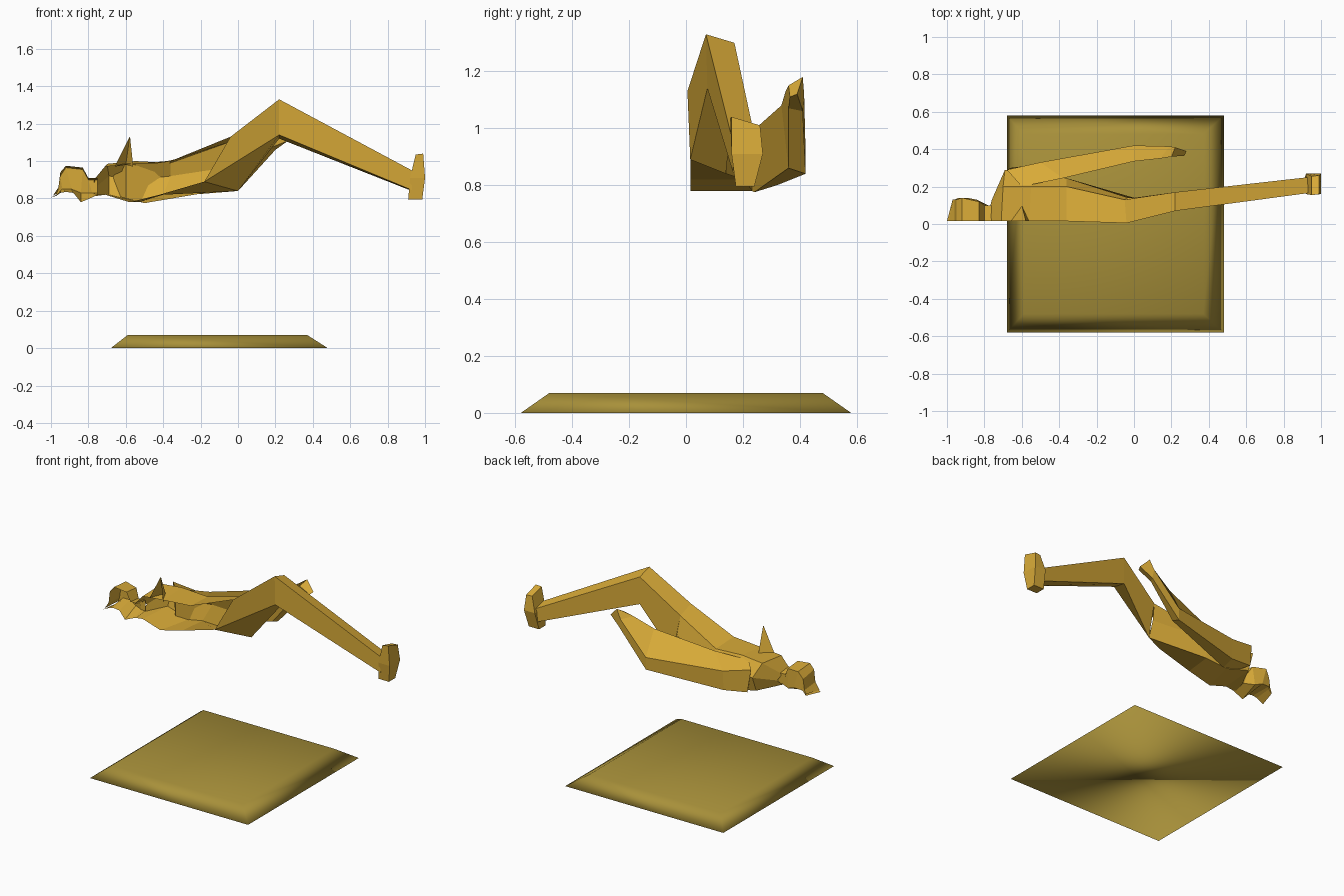
import bpy
import bmesh
from mathutils import Vector

cube = bpy.data.objects.get("Cube")
if cube:
    bpy.data.objects.remove(cube, do_unlink=True)


def make_material(name, colour):
    mat = bpy.data.materials.new(name)
    mat.use_nodes = True
    mat.diffuse_color = (*colour, 1)
    for node in mat.node_tree.nodes:
        if node.type == "BSDF_PRINCIPLED":
            node.inputs["Base Color"].default_value = (*colour, 1)
    return mat


gold = make_material("gold", (0.70, 0.41, 0.04))
olive = make_material("olive gold", (0.39, 0.28, 0.042))


def loft(name, rings, material=gold, closed=True, caps=True, smooth=False):
    """Skin a row of matching cross-sections; open sections leave a half shell."""
    bm = bmesh.new()
    loops = [[bm.verts.new(point) for point in ring] for ring in rings]
    count = len(rings[0])
    for a, b in zip(loops, loops[1:]):
        for i in range(count if closed else count - 1):
            j = (i + 1) % count
            bm.faces.new((a[i], a[j], b[j], b[i]))
    if caps:
        bm.faces.new(loops[0])
        bm.faces.new(loops[-1])
    bmesh.ops.recalc_face_normals(bm, faces=bm.faces[:])

    # Make the skin face outwards, also where a shell is open on the midline
    if not closed:
        centre = sum((v.co for v in bm.verts), Vector()) / len(bm.verts)
        centre.y = MIDLINE
        outward = sum(f.normal.dot(f.calc_center_median() - centre) * f.calc_area()
                      for f in bm.faces)
        if outward < 0:
            bmesh.ops.reverse_faces(bm, faces=bm.faces[:])

    for face in bm.faces:
        face.smooth = smooth
    mesh = bpy.data.meshes.new(name)
    bm.to_mesh(mesh)
    bm.free()
    mesh.materials.append(material)
    obj = bpy.data.objects.new(name, mesh)
    bpy.context.collection.objects.link(obj)
    return obj


def rectangle(x0, x1, y0, y1, z):
    return [(x0, y0, z), (x0, y1, z), (x1, y1, z), (x1, y0, z)]


MIDLINE = 0.015
M = MIDLINE

# Bevelled ground slab, smoothly shaded over its edges
loft("base_plate", [rectangle(-.68, .48, -.58, .58, 0),
                    rectangle(-.59, .37, -.48, .48, .07)],
     material=olive, smooth=True)

# Half head, from hair tip over the crown to the chin and neck
loft("head", [
    [(-.99, M, .815), (-.97, .13, .825), (-.97, .13, .815), (-1, M, .805)],
    [(-.96, M, .86), (-.96, .13, .85), (-.95, .13, .84), (-.95, M, .83)],
    [(-.95, M, .94), (-.95, .13, .92), (-.94, .14, .85), (-.92, M, .835)],
    [(-.92, M, .975), (-.92, .14, .965), (-.89, .14, .85), (-.88, M, .83)],
    [(-.83, M, .965), (-.83, .12, .955), (-.84, .13, .83), (-.84, M, .78)],
    [(-.80, M, .91), (-.80, .10, .90), (-.78, .10, .83), (-.77, M, .81)],
    [(-.75, M, .91), (-.75, .10, .90), (-.75, .10, .83), (-.75, M, .82)],
], closed=False, caps=False)

# Half torso, from the neck to the hip, open on the midline
hip_top, hip_side = (-.04, .005, 1.13), (-.05, .13, 1.10)
buttock, groin = (0, .14, .84), (-.18, M, .89)
loft("torso", [
    [(-.77, M, .90), (-.77, .09, .89), (-.76, .13, .86), (-.77, .09, .82), (-.78, M, .81)],
    [(-.71, M, .97), (-.70, .20, .985), (-.69, .29, .92), (-.69, .25, .82), (-.71, M, .82)],
    [(-.56, M, .985), (-.55, .20, 1.0), (-.53, .25, .90), (-.53, .235, .78), (-.58, M, .78)],
    [(-.36, M, 1.0), (-.36, .20, .99), (-.36, .245, .92), (-.40, .20, .82), (-.42, M, .82)],
    [hip_top, hip_side, (-.03, .14, .97), buttock, groin],
], closed=False, caps=False)

# Pointed chest peak on the midline
peak = (-.58, M, 1.13)
loft("chest_peak", [[(-.66, M, .97), (-.60, .10, .98), (-.56, M, .97)],
                    [peak, (-.579, .02, 1.129), (-.577, M, 1.128)]],
     closed=False, caps=False)

# Bent leg: hip, knee, ankle
loft("leg", [
    [hip_top, hip_side, buttock, groin],
    [(.22, .07, 1.33), (.22, .17, 1.30), (.22, .17, 1.12), (.22, .075, 1.14)],
    [(.93, .165, .95), (.93, .25, .93), (.93, .25, .84), (.93, .165, .845)],
])

# Upright foot, from heel to toes
loft("foot", [
    rectangle(.91, .985, .175, .24, .795),
    rectangle(.92, 1.0, .16, .27, .91),
    [(.95, .155, 1.035), (.95, .255, 1.01), (.99, .26, 1.01), (.99, .16, 1.04)],
])

# Arm with a webbed elbow, ending in a small raised hand
loft("arm", [
    [(-.68, .29, .97), (-.66, .30, .82), (-.60, .20, .80), (-.60, .20, .98)],
    [(-.50, .33, .93), (-.50, .32, .80), (-.50, .24, .775), (-.38, .245, 1.0)],
    [(0, .42, .92), (0, .42, .84), (0, .36, .86), (0, .335, 1.08)],
    [(.19, .415, 1.12), (.20, .41, 1.06), (.17, .36, 1.07), (.14, .35, 1.13)],
    [(.22, .41, 1.18), (.28, .39, 1.12), (.27, .365, 1.11), (.20, .36, 1.15)],
])
